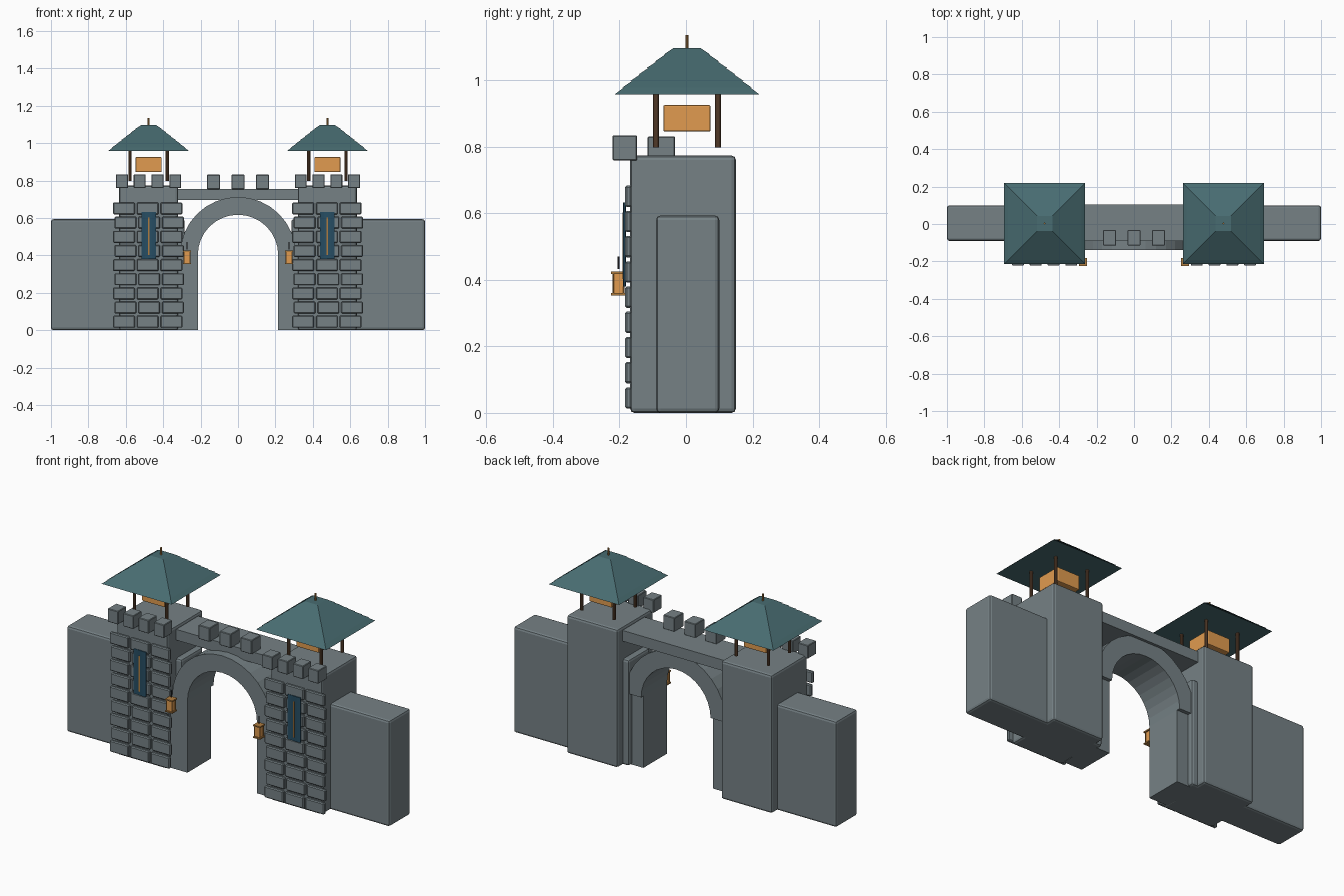
import bpy, bmesh
from math import cos, sin, pi

if "Cube" in bpy.data.objects:
    bpy.data.objects.remove(bpy.data.objects["Cube"])


def mat(name, rgb):
    m = bpy.data.materials.new(name)
    m.diffuse_color = (*rgb, 1)
    m.use_nodes = True
    m.node_tree.nodes["Principled BSDF"].inputs["Base Color"].default_value = m.diffuse_color
    return m


STONE = mat("stone", (0.18, 0.22, 0.235))
ROOF = mat("roof_teal", (0.065, 0.15, 0.165))
WOOD = mat("wood", (0.14, 0.07, 0.035))
GLOW = mat("glow", (0.75, 0.33, 0.08))
BRASS = mat("brass", (0.42, 0.2, 0.05))
CLOTH = mat("cloth_blue", (0.02, 0.075, 0.125))
IRON = mat("iron", (0.03, 0.03, 0.035))


def make(name, bm, material):
    bmesh.ops.recalc_face_normals(bm, faces=bm.faces[:])
    me = bpy.data.meshes.new(name)
    bm.to_mesh(me)
    bm.free()
    ob = bpy.data.objects.new(name, me)
    bpy.context.collection.objects.link(ob)
    me.materials.append(material)
    return ob


def box(name, xs, ys, zs, material=STONE, bevel=0.0, segs=2):
    """Box from min/max ranges, with optional rounded edges."""
    bm = bmesh.new()
    bmesh.ops.create_cube(bm, size=1)
    for v in bm.verts:
        for i, r in enumerate((xs, ys, zs)):
            v.co[i] = (r[0] + r[1]) / 2 + v.co[i] * abs(r[1] - r[0])
    if bevel:
        bmesh.ops.bevel(bm, geom=bm.edges[:], offset=bevel, segments=segs,
                        profile=0.5, affect='EDGES')
    return make(name, bm, material)


def cbox(name, c, size, material=STONE, bevel=0.0, segs=2):
    return box(name, *[(c[i] - size[i] / 2, c[i] + size[i] / 2) for i in range(3)],
               material, bevel, segs)


def rod(name, x, y, z0, z1, r, material, sides=10):
    bm = bmesh.new()
    bmesh.ops.create_cone(bm, cap_ends=True, segments=sides, radius1=r, radius2=r,
                          depth=z1 - z0)
    bmesh.ops.translate(bm, verts=bm.verts[:], vec=(x, y, (z0 + z1) / 2))
    return make(name, bm, material)


def loft(bm, rings, closed=False):
    """Skin a list of vertex loops; cap the ends unless closed."""
    vs = [[bm.verts.new(p) for p in ring] for ring in rings]
    n = len(vs[0])
    for a, b in zip(vs, vs[1:]):
        for i in range(n):
            bm.faces.new((a[i], a[(i + 1) % n], b[(i + 1) % n], b[i]))
    bm.faces.new(vs[0])
    bm.faces.new(vs[-1])


# Arch ring of flat-faced wedge stones
bm = bmesh.new()
RI, RO, N = 0.215, 0.31, 16
rings = []
for k in range(N + 1):
    a = pi * k / N
    rings.append([(r * cos(a), y, 0.402 + r * sin(a))
                  for r, y in ((RI, -0.14), (RO, -0.14), (RO, 0.09), (RI, 0.09))])
loft(bm, rings)
make("arch_ring", bm, STONE)

# Bridge beam over the arch, with its battlements
box("bridge_beam", (-0.325, 0.325), (-0.09, 0.105), (0.695, 0.755))
for i in (-1, 0, 1):
    cbox("bridge_merlon", (i * 0.13, -0.074, 0.792), (0.07, 0.082, 0.078), bevel=0.003, segs=1)


def pyramid_roof(name, cx, cy):
    """Square roof made of overlapping shingle courses."""
    bm = bmesh.new()
    courses, r0, r1, z0, z1 = 7, 0.217, 0.042, 0.957, 1.096
    rings = []
    for i in range(courses):
        for t, grow in ((i / courses, 0.004 if i else 0), ((i + 1) / courses, -0.001)):
            r = r0 + (r1 - r0) * t + grow
            z = z0 + (z1 - z0) * t
            rings.append([(cx + sx * r, cy + sy * r, z)
                          for sx, sy in ((-1, -1), (1, -1), (1, 1), (-1, 1))])
    loft(bm, rings)
    return make(name, bm, ROOF)


for s, side in ((-1, "left"), (1, "right")):
    cx, cy = s * 0.478, 0.003

    # Side wall (runs through the tower), tower and arch jamb
    box(side + "_wall", sorted((s * 1.0, s * 0.285)), (-0.09, 0.10), (0, 0.593), bevel=0.013)
    box(side + "_tower", sorted((s * 0.636, s * 0.32)), (-0.168, 0.15), (0, 0.773), bevel=0.013)
    box(side + "_jamb", sorted((s * 0.215, s * 0.33)), (-0.14, 0.07), (0, 0.405))

    # Stone facing blocks in alternating courses
    for row in range(9):
        shift = 0.004 if row % 2 else -0.004
        for col in (-1, 0, 1):
            cbox(side + "_facing_block",
                 (s * 0.479 + col * 0.127 + shift, -0.173, 0.045 + row * 0.0757),
                 (0.116, 0.02, 0.064), bevel=0.005, segs=1)

    # Tower battlements
    for i in range(4):
        cbox(side + "_merlon", (cx + (i - 1.5) * 0.095, -0.184, 0.796),
             (0.064, 0.075, 0.074), bevel=0.003, segs=1)

    # Watch-post: posts, glowing core, roof, finial
    for px in (-1, 1):
        for py in (-1, 1):
            rod(side + "_post", cx + px * 0.1, cy + py * 0.093, 0.797, 0.968, 0.009, WOOD)
    cbox(side + "_glow_box", (cx, cy, 0.885), (0.14, 0.142, 0.08), GLOW, 0.005)
    pyramid_roof(side + "_roof", cx, cy)
    rod(side + "_finial", cx, cy, 1.09, 1.135, 0.005, BRASS, 8)

    # Hanging banner, gently waved, with a gold stripe
    bm = bmesh.new()
    rings = []
    for k in range(9):
        x = cx - 0.039 + 0.078 * k / 8
        w = 0.002 * sin(k / 8 * 2 * pi)
        rings.append([(x, y + w, z) for y, z in
                      ((-0.187, 0.38), (-0.182, 0.38), (-0.182, 0.632), (-0.187, 0.632))])
    loft(bm, rings)
    make(side + "_banner", bm, CLOTH)
    cbox(side + "_banner_stripe", (cx, -0.188, 0.502), (0.007, 0.005, 0.2), BRASS)

    # Lantern beside the arch
    lx, ly = s * 0.272, -0.203
    cbox(side + "_lantern_glass", (lx, ly, 0.388), (0.03, 0.03, 0.062), GLOW)
    for z in (0.356, 0.421):
        cbox(side + "_lantern_plate", (lx, ly, z), (0.044, 0.044, 0.007), BRASS)
    for px in (-1, 1):
        for py in (-1, 1):
            rod(side + "_lantern_bar", lx + px * 0.016, ly + py * 0.016,
                0.356, 0.421, 0.0025, BRASS, 6)
    rod(side + "_lantern_hook", lx, ly, 0.432, 0.47, 0.003, IRON, 8)
